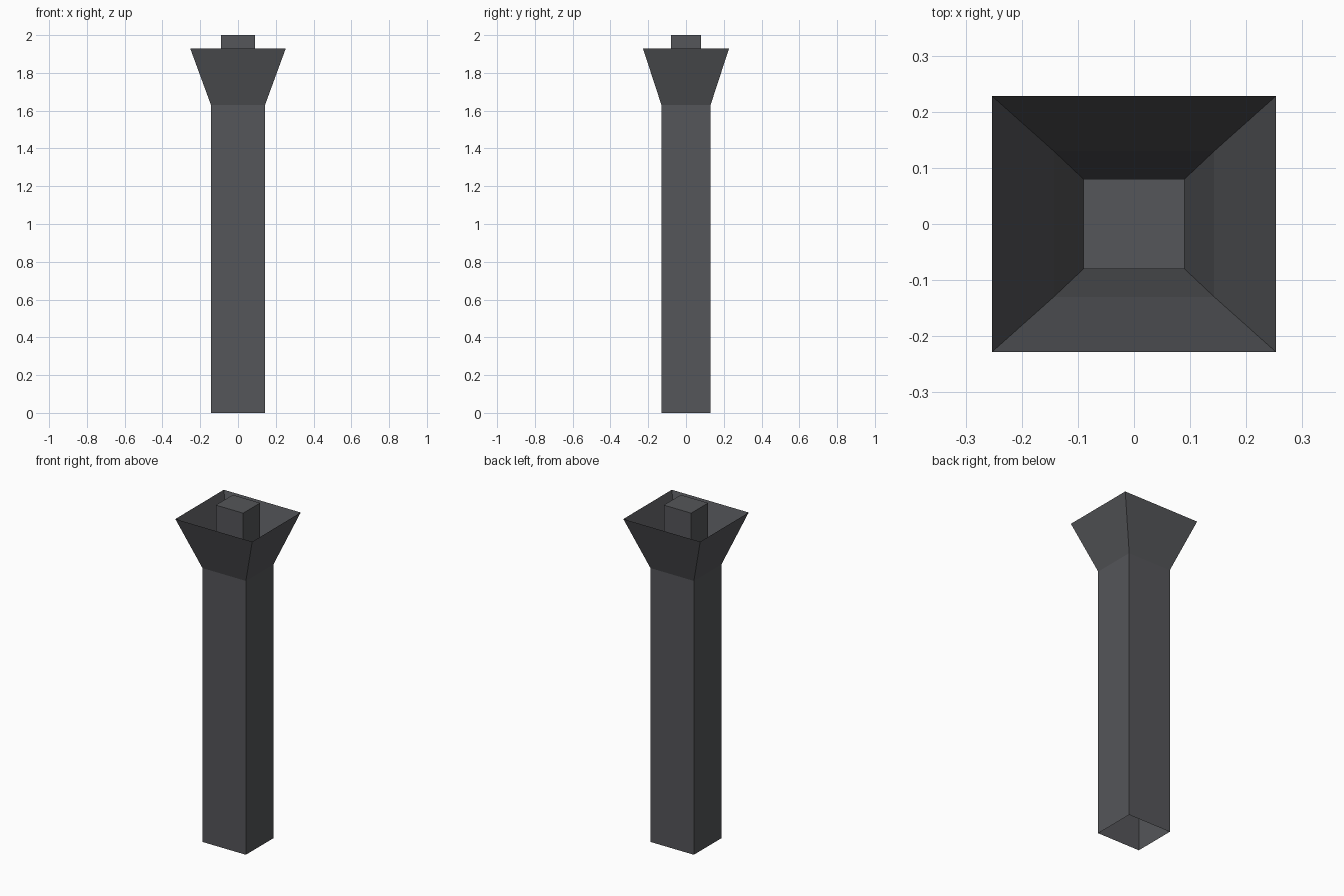
import bpy
import bmesh

if "Cube" in bpy.data.objects:
    bpy.data.objects.remove(bpy.data.objects["Cube"], do_unlink=True)

# Single dark grey finish
grey = bpy.data.materials.new("dark_grey")
grey.use_nodes = True
colour = (0.09, 0.092, 0.1, 1)
grey.diffuse_color = colour
grey.node_tree.nodes["Principled BSDF"].inputs["Base Color"].default_value = colour

# Half width, half depth of each square section
SHAFT = (0.143, 0.13)
RIM = (0.253, 0.228)
POST = (0.09, 0.08)
SHOULDER_Z, RIM_Z, WELL_Z, TOP_Z = 1.63, 1.93, 1.33, 2.0


def skin(name, lower, lower_z, upper, upper_z, capped=False):
    """Open four-sided sleeve between two rectangles, optionally closed on top."""
    bm = bmesh.new()
    rings = []
    for (hx, hy), z in ((lower, lower_z), (upper, upper_z)):
        corners = ((-hx, -hy), (hx, -hy), (hx, hy), (-hx, hy))
        rings.append([bm.verts.new((x, y, z)) for x, y in corners])
    low, high = rings
    for i in range(4):
        j = (i + 1) % 4
        bm.faces.new((low[i], low[j], high[j], high[i]))
    if capped:
        bm.faces.new(high)
    mesh = bpy.data.meshes.new(name)
    bm.to_mesh(mesh)
    bm.free()
    mesh.materials.append(grey)
    obj = bpy.data.objects.new(name, mesh)
    bpy.context.collection.objects.link(obj)
    return obj


# Hollow column, open underneath
skin("shaft", SHAFT, 0, SHAFT, SHOULDER_Z)
# Thin flared mouth
skin("flared_collar", SHAFT, SHOULDER_Z, RIM, RIM_Z)
# Inner funnel narrowing to the foot of the post
skin("inner_funnel", POST, WELL_Z, SHAFT, SHOULDER_Z)
# Central post rising above the rim
skin("post", POST, WELL_Z, POST, TOP_Z, capped=True)
